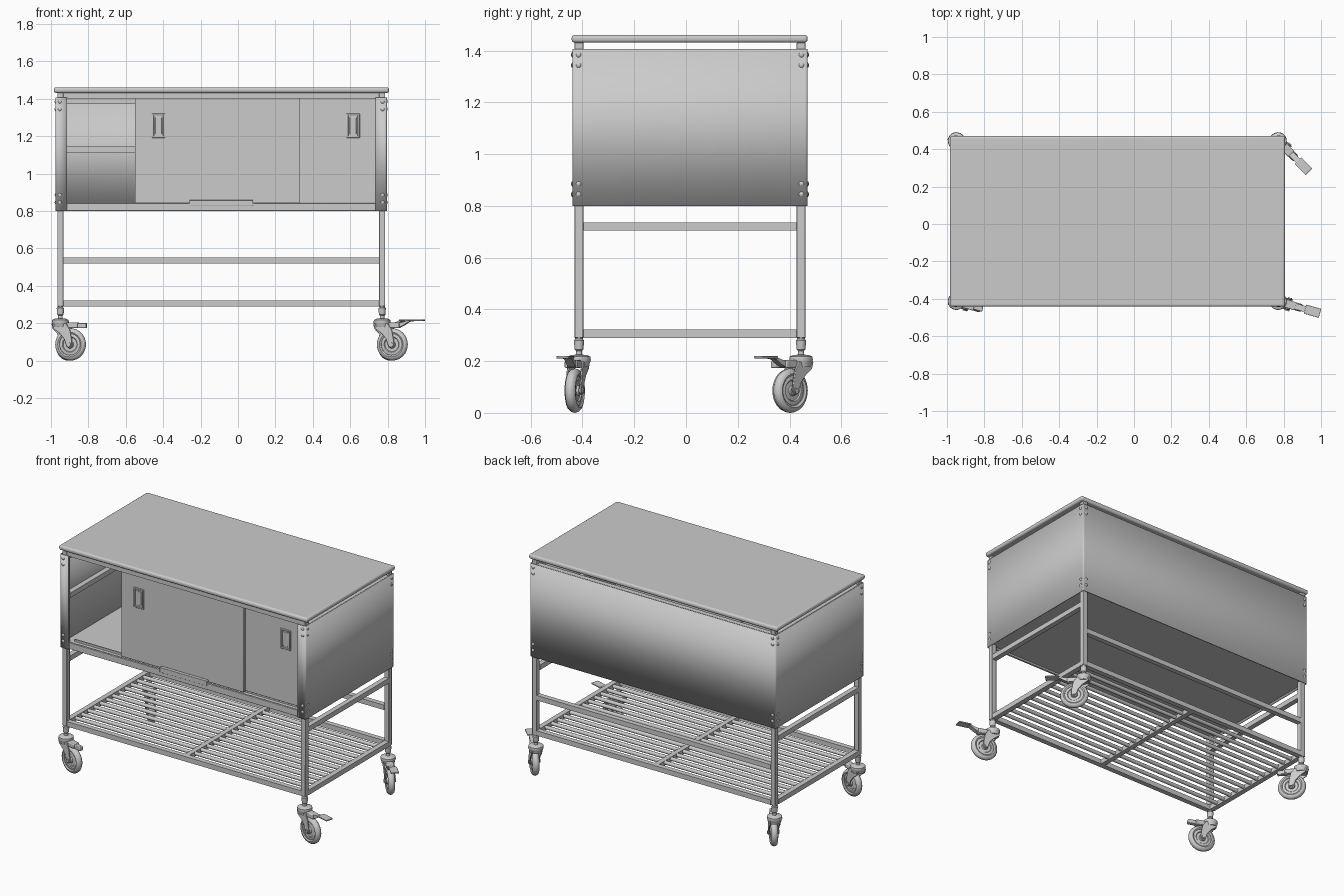
import bpy, bmesh, math
from mathutils import Matrix, Vector

cube = bpy.data.objects.get("Cube")
if cube:
    bpy.data.objects.remove(cube)

parts = []


def finish(name, bm, matrix=Matrix(), bevel=0, segments=2):
    bmesh.ops.recalc_face_normals(bm, faces=bm.faces[:])
    mesh = bpy.data.meshes.new(name)
    bm.to_mesh(mesh)
    bm.free()
    ob = bpy.data.objects.new(name, mesh)
    ob.matrix_world = matrix
    bpy.context.collection.objects.link(ob)
    if bevel:
        mod = ob.modifiers.new("Rounded edges", 'BEVEL')
        mod.width, mod.segments = bevel, segments
    parts.append(ob)
    return ob


def box(name, x, y, z, matrix=Matrix(), bevel=0, segments=2):
    bm = bmesh.new()
    size = Matrix.Diagonal((x[1] - x[0], y[1] - y[0], z[1] - z[0], 1))
    mid = Matrix.Translation((sum(x) / 2, sum(y) / 2, sum(z) / 2))
    bmesh.ops.create_cube(bm, size=1, matrix=mid @ size)
    return finish(name, bm, matrix, bevel, segments)


def lathe(name, profile, matrix=Matrix(), steps=32):
    # Profile is (radius, height) pairs turned about local z
    bm = bmesh.new()
    verts = [bm.verts.new((r, 0, h)) for r, h in profile]
    edges = [bm.edges.new(pair) for pair in zip(verts, verts[1:])]
    bmesh.ops.spin(bm, geom=verts + edges, cent=(0, 0, 0), axis=(0, 0, 1),
                   angle=math.tau, steps=steps, use_merge=True)
    bmesh.ops.remove_doubles(bm, verts=bm.verts[:], dist=0.0001)
    return finish(name, bm, matrix)


def plate(name, outline, y, matrix=Matrix(), bevel=0):
    # Outline in the xz plane, extruded between two y values
    bm = bmesh.new()
    face = bm.faces.new([bm.verts.new((px, y[0], pz)) for px, pz in outline])
    ext = bmesh.ops.extrude_face_region(bm, geom=[face])["geom"]
    moved = [v for v in ext if isinstance(v, bmesh.types.BMVert)]
    bmesh.ops.translate(bm, verts=moved, vec=(0, y[1] - y[0], 0))
    return finish(name, bm, matrix, bevel)


# Main dimensions
X0, X1, Y0, Y1 = -0.966, 0.787, -0.43, 0.461
T = 0.033
IX, IY = (X0 + T, X1 - T), (Y0 + T, Y1 - T)
LEG_X = {"right": (X0, X0 + T), "left": (X1 - T, X1)}
LEG_Y = {"front": (Y0, Y0 + T), "back": (Y1 - T, Y1)}

# Worktop, legs and frame
box("worktop", (-0.985, 0.807), (-0.442, 0.47), (1.431, 1.461), bevel=0.012, segments=4)
for sx, lx in LEG_X.items():
    for sy, ly in LEG_Y.items():
        box(f"{sy}_{sx}_leg", lx, ly, (0.29, 1.432), bevel=0.003)
    for label, z in (("shelf", 0.29), ("lower", 0.704), ("middle", 1.113), ("upper", 1.372)):
        box(f"{sx}_{label}_rail", lx, IY, (z, z + 0.032))
for label, z in (("shelf", 0.29), ("lower", 0.52), ("middle", 1.113), ("upper", 1.372)):
    box(f"back_{label}_rail", IX, LEG_Y["back"], (z, z + 0.032))
for label, z in (("shelf", 0.29), ("upper", 1.402)):
    box(f"front_{label}_rail", IX, LEG_Y["front"], (z, z + 0.032))

# Slatted bottom shelf
box("shelf_cross_bar", (-0.105, -0.073), IY, (0.29, 0.32))
COUNT = 12
for i in range(COUNT):
    y = IY[0] + (IY[1] - IY[0]) * (i + 1) / (COUNT + 1)
    turn = Matrix.Translation((IX[0], y, 0.308)) @ Matrix.Rotation(math.pi / 2, 4, 'Y')
    length = IX[1] - IX[0]
    lathe("shelf_slat", [(0, 0), (0.012, 0), (0.012, length), (0, length)], turn, 12)

# Folded sheet wrapping the two sides, the back and the front corners
bm = bmesh.new()
PX0, PX1, PY0, PY1 = X0 - 0.007, X1 + 0.006, Y0 - 0.007, Y1 + 0.007
path = [(-0.915, PY0), (PX0, PY0), (PX0, PY1), (PX1, PY1), (PX1, PY0), (0.735, PY0)]
rows = [[bm.verts.new((x, y, z)) for x, y in path] for z in (0.80, 1.406)]
for i in range(len(path) - 1):
    bm.faces.new((rows[0][i], rows[0][i + 1], rows[1][i + 1], rows[1][i]))
upright = [e for e in bm.edges if len(e.link_faces) == 2]
bmesh.ops.bevel(bm, geom=upright, offset=0.008, segments=3, affect='EDGES', profile=0.5)
shell = finish("cabinet_shell", bm)
thick = shell.modifiers.new("Sheet thickness", 'SOLIDIFY')
thick.thickness, thick.offset = 0.005, 0

# Cabinet floor with sliding tracks
box("cabinet_floor", (X0, X1), (Y0, Y1), (0.812, 0.828))
box("front_sill", (-0.915, 0.735), (Y0 - 0.002, Y0 + 0.012), (0.80, 0.842), bevel=0.002)
box("door_track", (-0.915, 0.735), (-0.376, -0.368), (0.826, 0.842))
box("door_guide", (-0.26, 0.08), (Y0 - 0.006, Y0 + 0.016), (0.826, 0.858), bevel=0.002)


# Sliding doors with recessed pulls
def door(name, x, y, pull):
    box(name, x, (y, y + 0.018), (0.842, 1.404), bevel=0.002)
    w, h, rim, front = 0.036, 0.065, 0.011, y - 0.007
    for s in (-1, 1):
        inner, outer = sorted((pull + s * w, pull + s * (w - rim)))
        box(name + "_pull_side", (inner, outer), (front, y + 0.002), (1.255 - h, 1.255 + h), bevel=0.003)
        low, high = sorted((1.255 + s * h, 1.255 + s * (h - rim)))
        box(name + "_pull_end", (pull - w, pull + w), (front, y + 0.002), (low, high), bevel=0.003)
    box(name + "_pull_grip", (pull - 0.018, pull + 0.018), (y - 0.004, y + 0.001), (1.21, 1.3), bevel=0.003)


door("front_door", (-0.552, 0.33), -0.412, -0.425)
door("rear_door", (-0.14, 0.735), -0.386, 0.615)

# Dome bolts on both faces of every corner
dome = [(0.010, 0), (0.010, 0.003), (0.007, 0.006), (0, 0.0075)]
for z in (0.845, 0.885, 1.344, 1.384):
    for sx, px in ((-1, PX0), (1, PX1)):
        for sy, py in ((-1, PY0), (1, PY1)):
            for normal, pos in (((sx, 0, 0), (px, py - sy * 0.022, z)),
                                ((0, sy, 0), (px - sx * 0.02, py, z))):
                aim = Vector(normal).to_track_quat('Z', 'Y').to_matrix().to_4x4()
                lathe("corner_bolt", dome, Matrix.Translation(pos) @ aim, 12)

# Casters: local +x is the trailing direction
tyre = [(0.058, -0.016), (0.066, -0.021), (0.076, -0.018), (0.083, -0.010), (0.086, 0)]
tyre += [(r, -h) for r, h in reversed(tyre[:-1])]
rim = [(0, 0.02), (0.018, 0.02), (0.021, 0.011), (0.038, 0.010), (0.042, 0.015),
       (0.052, 0.015), (0.058, 0.012), (0.058, 0.016)]
wheel = [(r, -h) for r, h in rim] + tyre[1:-1] + rim[::-1]
stem = [(0, 0.3), (0.015, 0.3), (0.015, 0.285), (0.02, 0.28), (0.017, 0.245), (0.012, 0.24),
        (0.012, 0.225), (0.03, 0.224), (0.044, 0.217), (0.046, 0.203), (0.042, 0.194),
        (0.039, 0.178), (0, 0.178)]
cheek = [(-0.038, 0.198), (0.04, 0.198), (0.062, 0.165), (0.073, 0.11), (0.074, 0.085),
         (0.066, 0.072), (0.052, 0.07), (0.042, 0.08), (0.03, 0.115), (0.005, 0.145), (-0.03, 0.17)]
pedal = [(0.06, 0.178), (0.1, 0.178), (0.125, 0.19), (0.15, 0.207), (0.18, 0.211), (0.232, 0.213),
         (0.232, 0.219), (0.18, 0.218), (0.145, 0.214), (0.115, 0.205), (0.06, 0.2)]


def caster(name, x, y, yaw, lever):
    base = Matrix.Translation((x, y, 0)) @ Matrix.Rotation(math.radians(yaw), 4, 'Z')
    axle = base @ Matrix.Translation((0.057, 0, 0.086)) @ Matrix.Rotation(math.pi / 2, 4, 'X')
    lathe(name + "_stem", stem, base)
    lathe(name + "_wheel", wheel, axle)
    lathe(name + "_axle", [(0, -0.036), (0.011, -0.036), (0.011, 0.036), (0, 0.036)], axle, 12)
    for s in (-1, 1):
        plate(name + "_fork", cheek, (s * 0.024, s * 0.031), base, bevel=0.002)
    box(name + "_fork_crown", (-0.03, 0.045), (-0.028, 0.028), (0.175, 0.197), base, bevel=0.004)
    box(name + "_brake_block", (0.04, 0.1), (-0.022, 0.022), (0.174, 0.204), base, bevel=0.005)
    if lever:
        plate(name + "_brake_arm", pedal, (-0.016, 0.016), base)
        box(name + "_brake_pedal", (0.15, 0.233), (-0.025, 0.025), (0.211, 0.219), base, bevel=0.002)
    else:
        box(name + "_brake_tab", (0.09, 0.147), (-0.014, 0.014), (0.174, 0.2), base, bevel=0.004)


CX0, CX1, CY0, CY1 = X0 + T / 2, X1 - T / 2, Y0 + T / 2, Y1 - T / 2
caster("front_right_caster", CX0, CY0, -17, False)
caster("front_left_caster", CX1, CY0, -16, True)
caster("back_right_caster", CX0, CY1, -48, False)
caster("back_left_caster", CX1, CY1, -45, True)

# Smooth the round parts and keep creases sharp
bpy.ops.object.select_all(action='DESELECT')
for ob in parts:
    ob.select_set(True)
bpy.context.view_layer.objects.active = parts[0]
bpy.ops.object.shade_smooth_by_angle(angle=math.radians(35))
